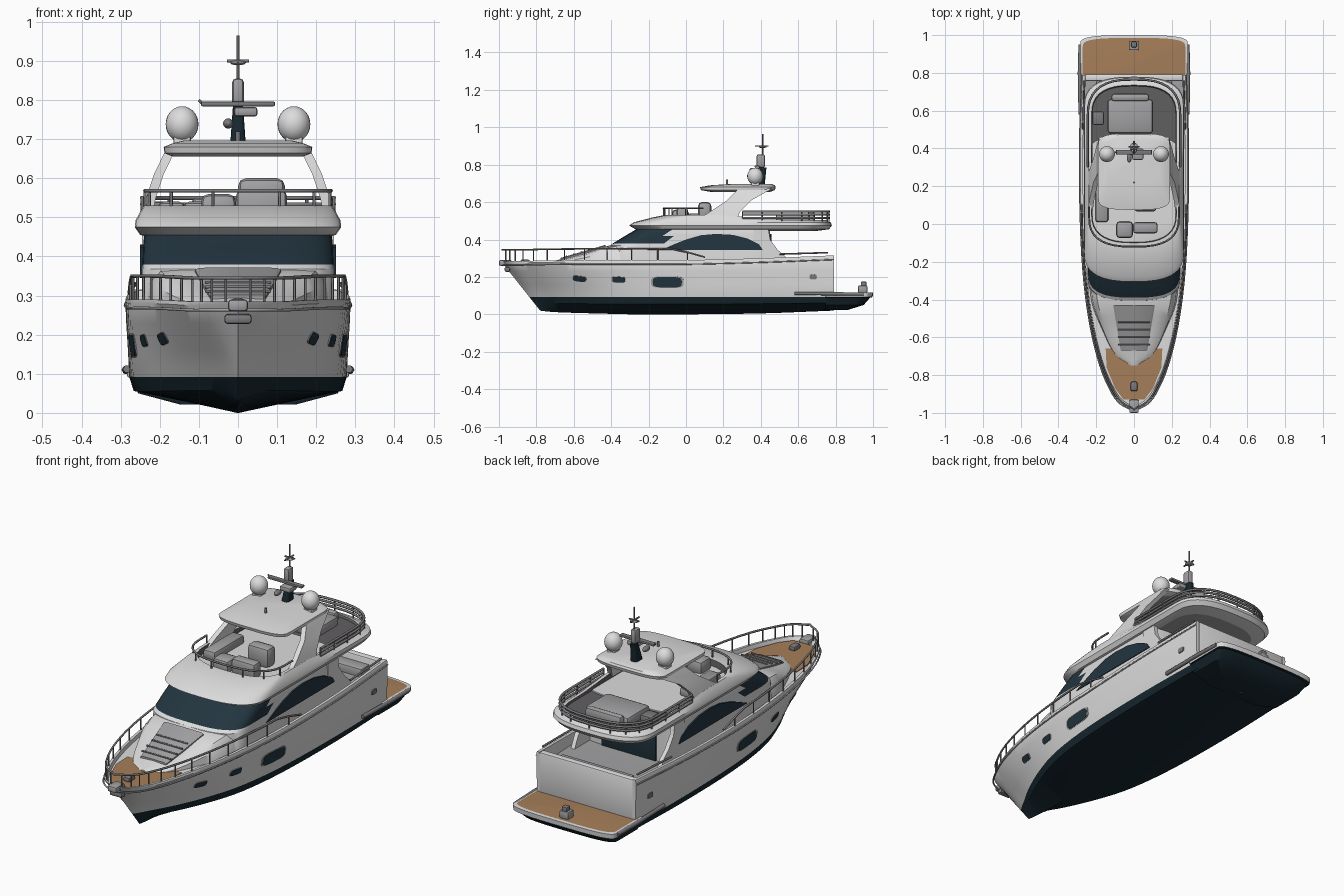
import bpy, bmesh, math
from mathutils import Vector, Matrix
from mathutils.bvhtree import BVHTree

cube = bpy.data.objects.get("Cube")
if cube:
    bpy.data.objects.remove(cube)


def material(name, *rgb):
    m = bpy.data.materials.new(name)
    m.use_nodes = True
    m.diffuse_color = (*rgb, 1)
    m.node_tree.nodes["Principled BSDF"].inputs["Base Color"].default_value = (*rgb, 1)
    return m


WHITE, NAVY, GLASS, TEAK, FLOOR, GREY, STEEL = range(7)
PALETTE = [material("gelcoat white", .72, .72, .72), material("bottom navy", .008, .02, .028),
           material("tinted glass", .016, .035, .05), material("teak", .38, .21, .1),
           material("dark grey floor", .12, .115, .12), material("cushion grey", .36, .36, .37),
           material("steel grey", .2, .2, .21)]
meshes = []


def finish(name, bm):
    bmesh.ops.remove_doubles(bm, verts=bm.verts, dist=.0002)
    bmesh.ops.recalc_face_normals(bm, faces=bm.faces)
    me = bpy.data.meshes.new(name)
    bm.to_mesh(me)
    bm.free()
    for m in PALETTE:
        me.materials.append(m)
    ob = bpy.data.objects.new(name, me)
    bpy.context.collection.objects.link(ob)
    meshes.append(ob)
    return ob


def loft(name, rings, rule=WHITE, caps=(WHITE, WHITE)):
    """Skin closed rings; rule is a material or a function (ring, strip, centre)."""
    bm = bmesh.new()
    vs = [[bm.verts.new(p) for p in r] for r in rings]
    n = len(rings[0])
    for i in range(len(rings) - 1):
        for j in range(n):
            k = (j + 1) % n
            f = bm.faces.new((vs[i][j], vs[i][k], vs[i + 1][k], vs[i + 1][j]))
            f.material_index = rule(i, min(j, n - 1 - j), f.calc_center_median()) if callable(rule) else rule
    for r, m in zip((vs[0], vs[-1]), caps):
        bm.faces.new(r).material_index = m
    return finish(name, bm)


def mirrored(half):
    return half + [(-x, y, z) for x, y, z in reversed(half[1:-1])]


def outline(z, yf, yb, w, df=.12, db=.12, e=.7, drop=0):
    """Level ring with rounded front and back; drop lowers it towards the stern."""
    arc = [math.radians(a) for a in range(0, 91, 10)]
    s = [max(0, math.sin(a)) ** e for a in arc]
    front = [(w * a, yf + df * (1 - b)) for a, b in zip(s, reversed(s))]
    back = [(w * a, yb - db * (1 - b)) for a, b in zip(reversed(s), s)]
    y0, y1 = yf + df, yb - db
    side = [(w, y0 + (y1 - y0) * t / 10) for t in range(1, 10)]
    return mirrored([(x, y, z - drop * min(1, max(0, (y - .2) / .3))) for x, y in front + side + back])


def prism(name, pts, a, b, mat):
    """Side profile of (y, z) points extruded across x from a to b."""
    return loft(name, [[(x, y, z) for y, z in pts] for x in (a, b)], mat, (mat, mat))


def box(name, loc, size, mat, bevel=.008):
    bm = bmesh.new()
    bmesh.ops.create_cube(bm, size=1, matrix=Matrix.LocRotScale(loc, None, size))
    bmesh.ops.bevel(bm, geom=bm.edges[:], offset=bevel, segments=2, affect='EDGES', profile=.5)
    for f in bm.faces:
        f.material_index = mat
    return finish(name, bm)


def ball(name, loc, size, mat):
    bm = bmesh.new()
    bmesh.ops.create_uvsphere(bm, u_segments=24, v_segments=14, radius=1,
                              matrix=Matrix.LocRotScale(loc, None, size))
    for f in bm.faces:
        f.material_index = mat
    return finish(name, bm)


def tubes(name, paths, radius, mat):
    cu = bpy.data.curves.new(name, 'CURVE')
    cu.dimensions, cu.bevel_depth, cu.bevel_resolution, cu.use_fill_caps = '3D', radius, 1, True
    for path in paths:
        sp = cu.splines.new('POLY')
        sp.points.add(len(path) - 1)
        for p, co in zip(sp.points, path):
            p.co = (*co, 1)
    cu.materials.append(PALETTE[mat])
    bpy.context.collection.objects.link(bpy.data.objects.new(name, cu))


def smooth_rows(rows, steps):
    """Catmull-Rom refinement of a table of stations."""
    v = [Vector(r) for r in rows]
    v = [v[0] * 2 - v[1]] + v + [v[-1] * 2 - v[-2]]
    out = []
    for a, b, c, d in zip(v, v[1:], v[2:], v[3:]):
        for t in (i / steps for i in range(steps)):
            out.append((b * 2 + (c - a) * t + (a * 2 - b * 5 + c * 4 - d) * t ** 2
                        + (b * 3 - a - c * 3 + d) * t ** 3) / 2)
    return out + [v[-2]]


# Hull stations: deck y, keel y, deck half width, waterline half width, keel z, sheer z, deck depth
stations = smooth_rows([
    (-.99, -.78, 0, 0, .02, .285, .02), (-.95, -.75, .075, .02, .016, .285, .02),
    (-.88, -.7, .125, .05, .012, .285, .02), (-.75, -.6, .18, .11, .008, .288, .02),
    (-.55, -.45, .23, .18, .004, .29, .02), (-.3, -.28, .265, .235, 0, .29, .02),
    (0, 0, .283, .268, 0, .29, .025), (.4, .4, .288, .278, .005, .3, .05),
    (.79, .79, .276, .272, .02, .315, .07)], 4)


def hull_ring(st):
    yd, yk, d, w, k, s, depth = st
    d, w = max(d, 0), max(w, 0)
    inner, floor = max(d - .018, 0), s - depth
    prof = [(0, k), (w * .96, .055 + k * .3), (w, .092), (w + (d - w) * .35, .16), (w + (d - w) * .78, .23),
            (d, s - .01), (max(d - .004, 0), s), (inner, s), (inner, floor), (0, floor)]
    return mirrored([(x, yk + (yd - yk) * min(1, (z - k) / (s - k)), z) for x, z in prof])


def hull_paint(i, j, c):
    return NAVY if j < 2 else GREY if j == 8 and c.y > .42 else WHITE


hull = loft("hull", [hull_ring(s) for s in stations], hull_paint)
box("aft_bulwark", (0, .775, .21), (.52, .035, .21), WHITE)
box("cockpit_bench", (0, .725, .26), (.4, .07, .05), GREY)

# Swim platform
loft("swim_platform", [outline(z, .74, yb, w, .01, .05, .6) for z, yb, w in
     ((.022, .86, .15), (.05, .95, .255), (.09, .985, .275), (.092, .998, .283), (.116, 1, .285), (.118, .985, .272))],
     lambda i, j, c: NAVY if i < 3 else WHITE, (NAVY, TEAK))
box("platform_post", (0, .945, .135), (.05, .05, .04), GREY)
box("platform_ladder", (0, .95, .16), (.03, .03, .03), STEEL, .005)

# Foredeck teak and raised trunk
loft("foredeck_teak", [mirrored([(0, -.66, z), (.15, -.66, z), (.145, -.76, z), (.1, -.87, z), (.055, -.93, z),
     (0, -.93, z)]) for z in (.265, .272)], TEAK, (TEAK, TEAK))
trunk = smooth_rows([(-.75, .025, .274), (-.68, .11, .288), (-.55, .175, .322), (-.42, .225, .362),
                     (-.28, .24, .375)], 4)
loft("foredeck_trunk", [mirrored([(0, y, .25), (w, y, .25), (w * .96, y, .25 + (t - .25) * .7),
     (w * .85, y, t - .006), (w * .6, y, t), (0, y, t + .004)]) for y, w, t in trunk])
loft("sun_pad", [mirrored([(0, y, t - .02), (w, y, t - .02), (w, y, t + .008), (w * .9, y, t + .013), (0, y, t + .014)])
     for y, w, t in ((-.67, .07, .288), (-.55, .09, .322), (-.43, .11, .358))], GREY, (GREY, GREY))
tubes("pad_seams", [[(-.085, y, z), (.085, y, z)] for y, z in ((-.64, .311), (-.6, .322), (-.56, .334), (-.52, .345))],
      .004, STEEL)

# Saloon with wrap-around windscreen
loft("saloon", [outline(z, yf, .45, w, .14, .03) for z, yf, w in
     ((.24, -.42, .246), (.368, -.405, .246), (.38, -.39, .244), (.42, -.325, .243), (.455, -.265, .24), (.5, -.2, .22))],
     lambda i, j, c: GLASS if i in (2, 3) and c.y < -.09 else WHITE)
box("saloon_door", (0, .452, .34), (.3, .008, .18), GLASS, .002)
arch = [(-.13, .345), (.41, .345), (.39, .375), (.33, .405), (.25, .425), (.16, .43), (.08, .423), (0, .4), (-.07, .372)]
wing = [(.36, .25), (.56, .25), (.53, .31), (.49, .345), (.45, .4), (.44, .46), (.36, .46)]
for side, word in ((1, "left"), (-1, "right")):
    prism(word + "_saloon_window", arch, side * .242, side * .25, GLASS)
    prism(word + "_cabin_wing", wing, side * .225, side * .246, WHITE)

# Flybridge: overhang, coaming and sunken floor
loft("flybridge", [outline(z, yf, yb, w, .16, .16, .75, drop) for z, yf, yb, w, drop in
     ((.446, -.18, .7, .215, 0), (.455, -.27, .765, .25, 0), (.475, -.305, .78, .264, 0), (.492, -.28, .775, .262, 0),
      (.518, -.18, .755, .248, .02), (.53, -.12, .745, .24, .025), (.53, -.1, .735, .225, .025), (.494, -.095, .73, .222, 0))],
     lambda i, j, c: FLOOR if i == 6 else WHITE, (GREY, FLOOR))
rim = outline(0, -.12, .765, .245, .16, .2, .75)
aft = [p for p in rim if p[1] > .3]
half = len(rim) // 2 + 1
right = [p for p in rim[:half] if p[1] < .14]
fore = [(-x, y, z) for x, y, z in reversed(right[1:])] + right
tubes("flybridge_aft_rail", [[(x, y, z) for x, y, _ in aft] for z in (.515, .533, .55)], .006, STEEL)
tubes("flybridge_front_rail", [[(x * .97, y, .568) for x, y, _ in fore]], .005, STEEL)
tubes("flybridge_posts", [[(x, y, .49), (x, y, .55)] for x, y, _ in aft[::2]]
      + [[(x * .97, y, .52), (x * .97, y, .568)] for x, y, _ in fore[::3]], .004, STEEL)
box("sun_lounger", (-.02, .57, .515), (.24, .18, .05), GREY, .015)
box("lounger_back", (-.02, .67, .52), (.2, .04, .06), GREY, .015)
box("side_locker", (-.19, .56, .515), (.06, .07, .05), STEEL)
box("helm_console", (.06, -.02, .53), (.13, .06, .08), GREY, .015)
box("helm_seat", (.06, .1, .55), (.12, .07, .1), GREY, .02)
box("companion_seat", (-.05, -.03, .525), (.09, .09, .07), GREY, .02)
box("settee", (-.17, .13, .515), (.07, .24, .05), GREY, .015)

# Hardtop on swept legs
loft("hardtop", [outline(z, yf, yb, w, .07, .07, .6) for z, yf, yb, w in
     ((.655, .13, .45, .165), (.664, .08, .475, .188), (.68, .075, .48, .19), (.69, .13, .475, .165), (.696, .22, .46, .14))],
     WHITE, (GREY, WHITE))
for side, word in ((1, "left"), (-1, "right")):
    loft(word + "_hardtop_leg", [[(side * a, y, z) for a, y in ((x, y0), (x, y1), (x - .025, y1), (x - .025, y0))]
         for x, y0, y1, z in ((.245, .06, .27, .505), (.235, .13, .29, .55), (.215, .22, .35, .61), (.185, .28, .46, .672))])
    ball(word + "_radome", (side * .143, .37, .738), (.042, .042, .046), WHITE)
    box(word + "_radome_base", (side * .143, .37, .695), (.045, .045, .03), WHITE, .006)

# Mast and aerials
loft("mast", [outline(z, y, y + d, w, d / 3, d / 3) for z, y, d, w in ((.685, .36, .06, .02), (.785, .39, .04, .013))],
     NAVY, (NAVY, NAVY))
box("mast_head", (0, .4, .82), (.03, .045, .07), GREY, .01)
box("radar_scanner", (0, .38, .79), (.19, .025, .012), STEEL, .004)
box("radar_housing", (.02, .37, .77), (.06, .06, .025), GREY)
ball("mast_horn", (-.025, .35, .74), (.013, .025, .013), STEEL)
tubes("aerial", [[(0, .41, .84), (0, .41, .965)], [(-.028, .41, .9), (.028, .41, .9)],
                 [(0, .37, .9), (0, .44, .9)], [(-.09, .38, .79), (-.1, .38, .8)]], .004, STEEL)
ball("aerial_disc", (0, .41, .895), (.02, .02, .006), GREY)
tubes("hardtop_light", [[(0, .22, .69), (0, .22, .72)]], .006, STEEL)


# Bow rail and rub rail follow the hull edge
def both_sides(pts):
    return [(-x, y, z) for x, y, z in reversed(pts[1:])] + pts


edge = [(max(s[2] - .008, 0), s[0] + .008, s[5], .06 * min(1, (.14 - s[0]) / .2)) for s in stations if s[0] < .12]
tubes("bow_rail", [both_sides([(x, y, z + h) for x, y, z, h in edge])], .005, STEEL)
tubes("bow_rail_posts", [[(k * x, y, z - .005), (k * x, y, z + h)] for k in (-1, 1) for x, y, z, h in edge[2::2]], .0035, STEEL)
tubes("rub_rail", [both_sides([(max(s[2], 0), s[0], s[5] - .022) for s in stations])], .004, GREY)
tubes("spray_rail", [[(k * .284, .58, .112), (k * .288, .8, .11), (k * .284, .95, .108)] for k in (-1, 1)], .01, STEEL)
tubes("cockpit_rail", [[(k * .27, .5, .322), (k * .262, .76, .33)] for k in (-1, 1)], .005, STEEL)
box("bow_roller", (0, -.965, .275), (.05, .07, .03), GREY)
box("anchor", (0, -.955, .24), (.07, .03, .025), STEEL)
box("windlass", (0, -.86, .28), (.035, .05, .025), STEEL)

# Hull windows laid on the side surface
tree = BVHTree.FromPolygons([v.co for v in hull.data.vertices], [p.vertices[:] for p in hull.data.polygons])
for label, y, z, a, b, mat in (("hull_window", -.1, .172, .078, .028, GLASS), ("middle_port", -.36, .185, .034, .015, GLASS),
                               ("forward_port", -.57, .19, .034, .015, GLASS), ("stern_vent", .68, .2, .018, .012, STEEL)):
    for side, word in ((1, "left"), (-1, "right")):
        hit, nor, _, _ = tree.ray_cast(Vector((side, y, z)), Vector((-side, 0, 0)))
        if not hit:
            continue
        nor = nor if nor.x * side > 0 else -nor
        t = Vector((0, 1, 0)) - nor * nor.y
        t.normalize()
        up = nor.cross(t)
        for grow, lift, m, extra in ((1.12, .002, GREY, "_frame"), (1, .004, mat, "")):
            oval = [(math.copysign(abs(math.cos(q)) ** .5, math.cos(q)) * a * grow,
                     math.copysign(abs(math.sin(q)) ** .5, math.sin(q)) * b * grow)
                    for q in (math.tau * i / 24 for i in range(24))]
            loft(word + "_" + label + extra, [[hit + t * u + up * v + nor * o for u, v in oval] for o in (-.004, lift)], m, (m, m))

bpy.ops.object.select_all(action='DESELECT')
for ob in meshes:
    ob.select_set(True)
bpy.context.view_layer.objects.active = hull
bpy.ops.object.shade_smooth_by_angle(angle=math.radians(35))
